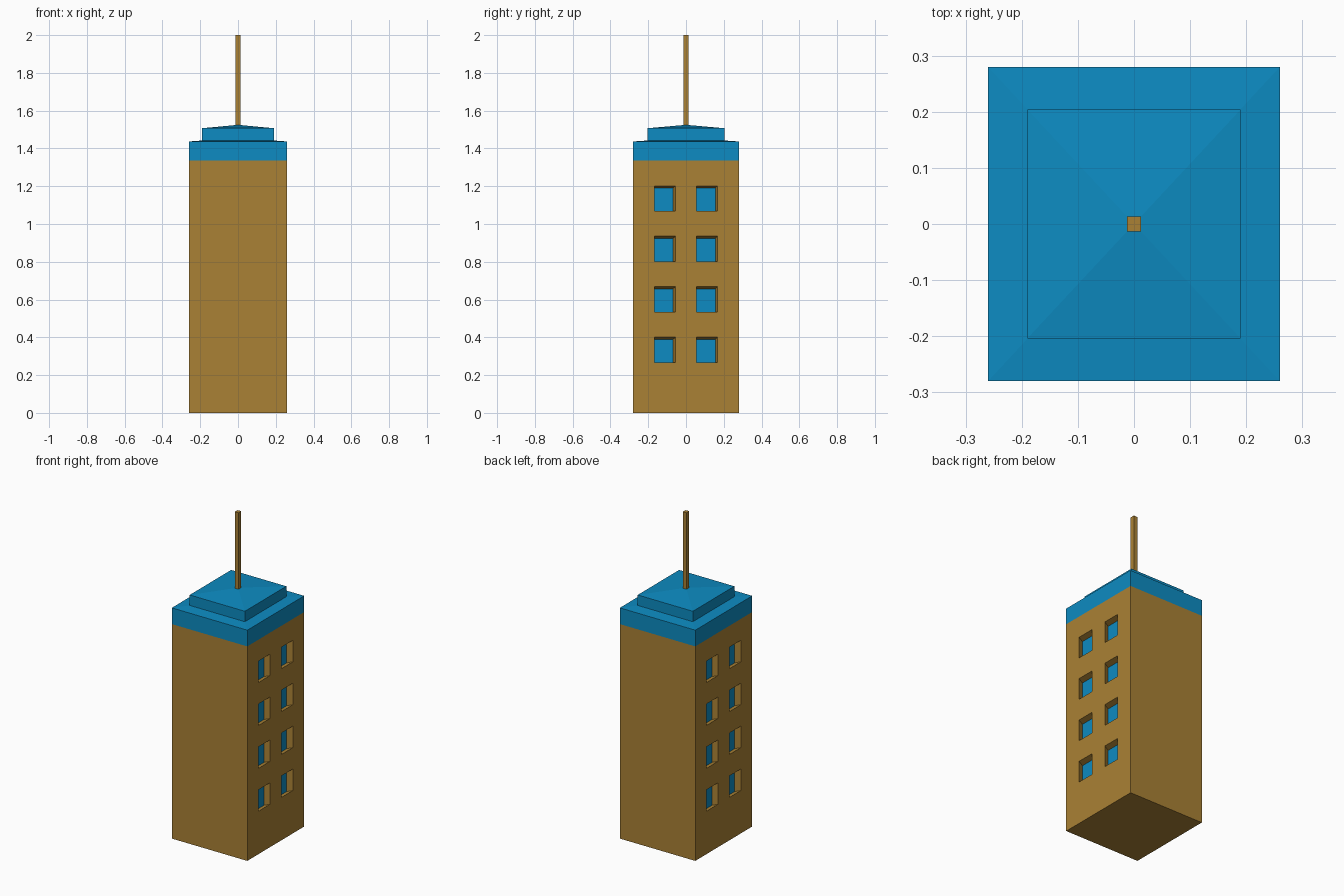
import bpy, bmesh
from mathutils import Vector

default = bpy.data.objects.get("Cube")
if default:
    bpy.data.objects.remove(default, do_unlink=True)


def make_material(name, rgb):
    mat = bpy.data.materials.new(name)
    mat.use_nodes = True
    color = (*rgb, 1.0)
    mat.diffuse_color = color
    mat.node_tree.nodes["Principled BSDF"].inputs["Base Color"].default_value = color
    return mat


BROWN = make_material("ochre brown", (0.40, 0.22, 0.035))
BLUE = make_material("bright blue", (0.004, 0.26, 0.54))


def box(bm, hx, hy, z0, z1):
    """Axis-aligned box with half sizes hx, hy between heights z0 and z1."""
    verts = bmesh.ops.create_cube(bm, size=2)["verts"]
    for v in verts:
        v.co = Vector((v.co.x * hx, v.co.y * hy, z1 if v.co.z > 0 else z0))


def finish(bm, name, *mats):
    bmesh.ops.recalc_face_normals(bm, faces=bm.faces)
    mesh = bpy.data.meshes.new(name)
    bm.to_mesh(mesh)
    bm.free()
    for m in mats:
        mesh.materials.append(m)
    obj = bpy.data.objects.new(name, mesh)
    bpy.context.collection.objects.link(obj)
    return obj


HX, HY, WALL = 0.26, 0.28, 1.336
COLS, ROWS = 5, 10
CW, RH = 2 * HY / COLS, WALL / ROWS

# Tower walls, cut into a grid whose alternate cells become recessed windows
bm = bmesh.new()
box(bm, HX, HY, 0, WALL)
cuts = [((0, -HY + CW * i, 0), (0, 1, 0)) for i in range(1, COLS)]
cuts += [((0, 0, RH * j), (0, 0, 1)) for j in range(1, ROWS)]
for co, no in cuts:
    bmesh.ops.bisect_plane(bm, geom=bm.verts[:] + bm.edges[:] + bm.faces[:],
                           plane_co=co, plane_no=no)
bm.normal_update()
windows = []
for f in bm.faces:
    c = f.calc_center_median()
    col, row = int((c.y + HY) / CW), int(c.z / RH)
    if abs(f.normal.x) > 0.9 and col in (1, 3) and row in (2, 4, 6, 8):
        windows.append(f)
for pane in bmesh.ops.extrude_discrete_faces(bm, faces=windows)["faces"]:
    side = 1 if pane.calc_center_median().x > 0 else -1
    pane.material_index = 1
    bmesh.ops.translate(bm, verts=pane.verts[:],
                        vec=(-side * 0.034, -side * 0.012, -0.011))
finish(bm, "tower_walls", BROWN, BLUE)


def roof_tier(name, hx, hy, z0, z1, peak):
    """Flat box whose top rises to a shallow pyramid."""
    bm = bmesh.new()
    box(bm, hx, hy, z0, z1)
    bm.normal_update()
    top = max(bm.faces, key=lambda f: f.calc_center_median().z)
    tip = bmesh.ops.poke(bm, faces=[top])["verts"][0]
    tip.co.z = peak
    finish(bm, name, BLUE)


# Stepped roof
roof_tier("roof_lower_tier", HX, HY, WALL, 1.437, 1.455)
roof_tier("roof_upper_tier", 0.19, 0.204, 1.44, 1.507, 1.525)

# Mast
bm = bmesh.new()
box(bm, 0.0125, 0.0135, 1.51, 2.0)
finish(bm, "mast", BROWN)
